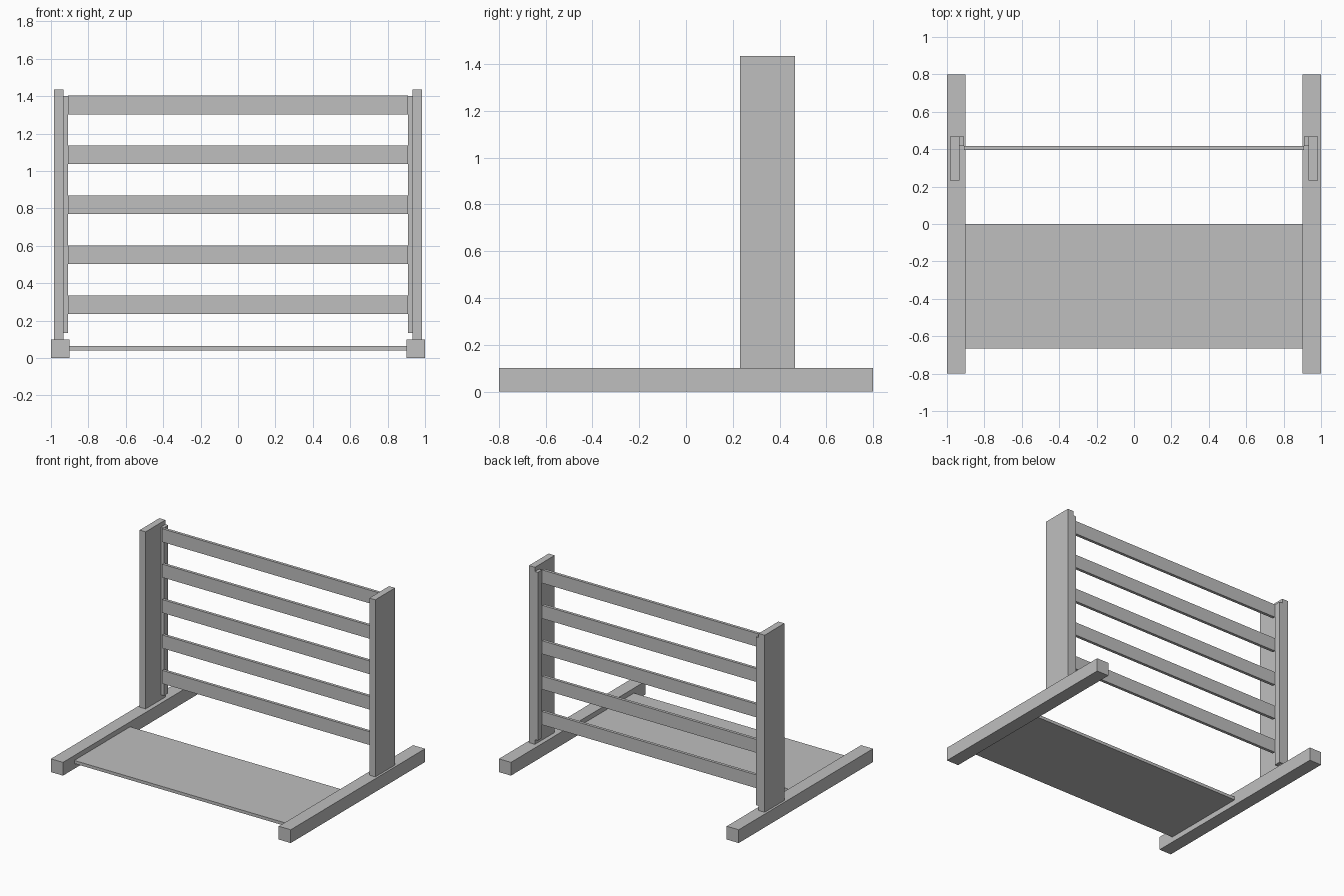
import bpy

cube = bpy.data.objects.get("Cube")
if cube:
    bpy.data.objects.remove(cube, do_unlink=True)

GREY = (0.52, 0.52, 0.52, 1.0)
grey = bpy.data.materials.new("plain grey")
grey.use_nodes = True
grey.diffuse_color = GREY
grey.node_tree.nodes["Principled BSDF"].inputs["Base Color"].default_value = GREY


def box(name, x, y, z):
    """Flat-faced box spanning the given (low, high) ranges."""
    spans = (x, y, z)
    bpy.ops.mesh.primitive_cube_add(size=1)
    obj = bpy.context.object
    obj.name = name
    obj.location = [(lo + hi) / 2 for lo, hi in spans]
    obj.scale = [hi - lo for lo, hi in spans]
    bpy.ops.object.transform_apply(location=False, rotation=False, scale=True)
    obj.data.materials.append(grey)
    return obj


def side_pair(name, x, y, z):
    """The same box on the left (+x) and mirrored on the right."""
    box("left_" + name, x, y, z)
    box("right_" + name, (-x[1], -x[0]), y, z)


# Feet, uprights and the thin cleats that carry the slats
side_pair("foot", (0.9, 1.0), (-0.8, 0.8), (0, 0.1))
side_pair("post", (0.933, 0.983), (0.232, 0.467), (0.1, 1.435))
side_pair("cleat", (0.909, 0.933), (0.417, 0.467), (0.135, 1.402))

# Evenly spaced horizontal slats
SLATS, FIRST, STEP, HEIGHT = 5, 0.235, 0.267, 0.1
for i in range(SLATS):
    low = FIRST + i * STEP
    box(f"slat_{i + 1}", (-0.909, 0.909), (0.395, 0.417), (low, low + HEIGHT))

# Low shelf between the feet
box("shelf", (-0.9, 0.9), (-0.665, 0), (0.04, 0.063))
